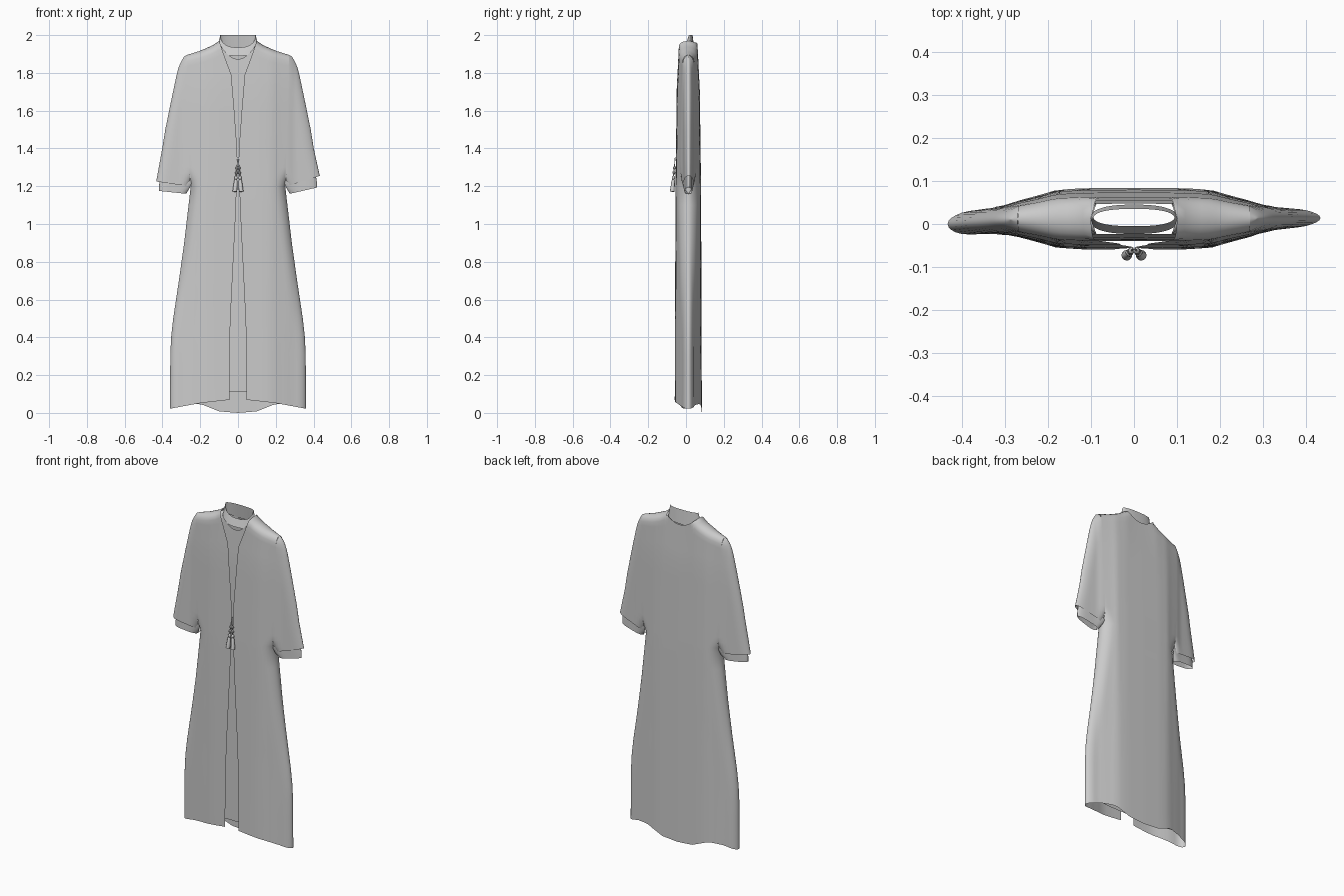
import bpy, bmesh, math
from mathutils import Vector, Matrix

if "Cube" in bpy.data.objects:
    bpy.data.objects.remove(bpy.data.objects["Cube"])


def interp(pts, v):
    if v <= pts[0][0]:
        return pts[0][1]
    for (a, p), (b, q) in zip(pts, pts[1:]):
        if v <= b:
            return p + (q - p) * (v - a) / (b - a)
    return pts[-1][1]


def clamp(v):
    return max(0.0, min(1.0, v))


# Garment outlines
SIDE = [(0, .36), (.36, .358), (.5, .343), (.7, .313), (.9, .285), (1.2, .25), (1.9, .27)]
SLEEVE = [(1.2, .433), (1.5, .385), (1.8, .325), (1.85, .313), (1.88, .3), (1.9, .285)]
OPENING = [(0, .045), (.4, .043), (.6, .035), (1, .015), (1.35, .001), (1.6, .02),
           (1.76, .035), (1.83, .068), (1.9, .1)]
SHOULDER = [(.1, 1.97), (.13, 1.948), (.2, 1.917), (.27, 1.895), (.3, 1.88)]
DEPTH = [(0, .072), (.12, .071), (.18, .067), (.22, .055), (.3, .034), (.43, .026)]
TAPER = [(0, 1), (1.2, .94), (1.7, .85), (1.9, .68)]
FRONT_HEM = [(.04, .07), (.2, .052), (.36, .022)]
BACK_HEM = [(0, 0), (.1, .008), (.2, .048), (.28, .043), (.36, .022)]


def finish(bm, name):
    bmesh.ops.remove_doubles(bm, verts=bm.verts, dist=.0004)
    bmesh.ops.recalc_face_normals(bm, faces=bm.faces)
    me = bpy.data.meshes.new(name)
    bm.to_mesh(me)
    bm.free()
    ob = bpy.data.objects.new(name, me)
    bpy.context.collection.objects.link(ob)
    for p in me.polygons:
        p.use_smooth = True
    return ob


def grid(bm, rows):
    vs = [[bm.verts.new(p) for p in r] for r in rows]
    for r, q in zip(vs, vs[1:]):
        for i in range(len(r) - 1):
            bm.faces.new((r[i], r[i + 1], q[i + 1], q[i]))


def garment(name, arm, inner):
    bm = bmesh.new()
    drop = .012 if inner else 0
    zs = [.11 if inner else 0] + [i * .1 for i in range(2 if inner else 1, 12)]
    zs += [arm, arm + .03, arm + .07] + [1.3, 1.4, 1.5, 1.6, 1.7, 1.76, 1.8,
           1.84, 1.865, 1.88, 1.89, 1.897, 1.9]
    body = lambda z: interp(SIDE, z) * (.96 if inner else 1)
    sleeve = lambda z: interp(SLEEVE, z) - (.015 if inner else 0)

    for side in (-1, 1):
        for face in (-1, 1):
            hem = FRONT_HEM if face < 0 else BACK_HEM

            def point(x, Z, edge, lift=0):
                # Follow hem and shoulder lines, round off towards the edges
                top = interp(SHOULDER, x)
                if x < .1 and (inner or face > 0):
                    low = 1.885 if face < 0 else 1.92
                    top = low + (1.97 - low) * (x / .1) ** 2
                t = clamp((Z - 1.5) / .4) ** 2
                z = Z + t * (top - drop - 1.9) + lift
                if not inner:
                    z += clamp(1 - Z / .5) * interp(hem, x)
                roof = interp(SHOULDER, x) + 1.5 * max(0, .1 - x) - drop
                f = 1
                for d, r in ((edge, .05), (roof - z, .04)):
                    f *= math.sqrt(max(0, 1 - (1 - clamp(d / r)) ** 2))
                h = interp(DEPTH, x) * interp(TAPER, Z) * (.72 if inner else 1)
                k = clamp((x - .27) / .15)
                h *= 1 - .3 * k * (side > 0)
                y = .012 + k * (.002 if side > 0 else -.012)
                return Vector((side * x, y + face * h * f, z))

            # Body panel, from the opening or back strip to the side seam
            rows = []
            for Z in zs:
                b = body(Z)
                a = .1 if (inner or face > 0) else interp(OPENING, Z)
                row = []
                for i in range(15):
                    x = a + (b - a) * math.sin(math.pi / 2 * i / 14)
                    row.append(point(x, Z, b - x + max(0, Z - arm) * .5))
                rows.append(row)
            grid(bm, rows)

            # Centre strip, absent where the robe is open
            if inner or face > 0:
                grid(bm, [[point(.1 * j / 8, Z, 1) for j in range(9)] for Z in zs])

            # Wide sleeve panel with open cuff
            rows = []
            tilt = .055 if side > 0 else .025
            for Z in [z for z in zs if z >= arm]:
                w = clamp(1 - (Z - arm) / .2)
                a = body(Z) + (.03 if inner else .01) * clamp(1 - (Z - arm) / .06)
                o = sleeve(Z)
                row = []
                for i in range(15):
                    s = (1 - math.cos(math.pi * i / 14)) / 2
                    x = a + (o - a) * s
                    d = min(o - x, x - a + (Z - arm) * .5)
                    row.append(point(x, Z, d, w * tilt * s * (.6 if inner else 1)))
                rows.append(row)
            grid(bm, rows)
    return finish(bm, name)


garment("outer_robe", 1.2, False)
garment("inner_dress", 1.16, True)

# Standing collar, high at the back and dipping at the front
bm = bmesh.new()
rows = []
for k in range(5):
    t = k / 4
    row = []
    for i in range(49):
        a = 2 * math.pi * i / 48
        c, s = math.cos(a), math.sin(a)
        c = math.copysign(abs(c) ** .75, c)
        front = max(0, -s)
        top = 2.0 - .065 * front
        bottom = 1.945 - .055 * front - .03 * max(0, s)
        row.append(((.106 - .012 * t) * c, .011 + .004 * t + (.034 - .014 * t) * s,
                    bottom + (top - bottom) * t))
    rows.append(row)
grid(bm, rows)
finish(bm, "collar")


def lathe(bm, profile, mat, n=12):
    grid(bm, [[mat @ Vector((r * math.cos(2 * math.pi * i / n),
                             r * math.sin(2 * math.pi * i / n), z))
               for i in range(n + 1)] for r, z in profile])


# Pair of beaded tassels hanging from the clasp point
TASSEL = [(0, 0), (.002, 0), (.002, -.05), (.007, -.055), (.008, -.061), (.003, -.068),
          (.002, -.075), (.007, -.08), (.008, -.086), (.003, -.093), (.003, -.1),
          (.008, -.106), (.009, -.113), (.006, -.12), (.009, -.128), (.0125, -.185), (0, -.185)]
for side, label in ((-1, "left"), (1, "right")):
    bm = bmesh.new()
    top = Vector((side * .001, -.057, 1.355))
    mat = (Matrix.Translation(top) @ Matrix.Rotation(-side * .085, 4, 'Y')
           @ Matrix.Rotation(-.085, 4, 'X'))
    lathe(bm, TASSEL, mat)
    ob = finish(bm, "tassel_" + label)
    bpy.context.view_layer.objects.active = ob
    ob.select_set(True)
    bpy.ops.object.shade_smooth_by_angle()
    ob.select_set(False)
